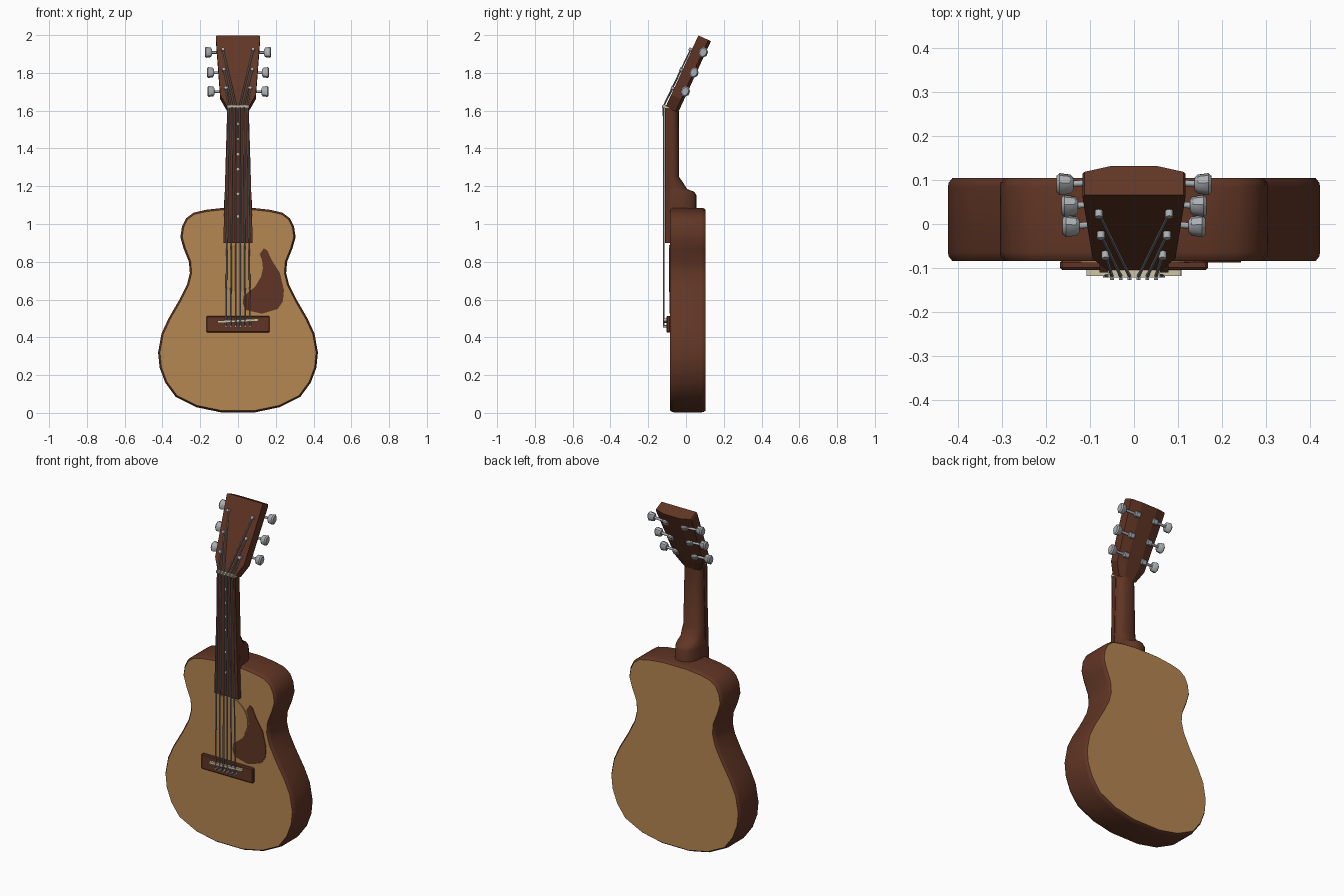
import bpy, bmesh, math
from mathutils import Matrix, Vector

if "Cube" in bpy.data.objects:
    bpy.data.objects.remove(bpy.data.objects["Cube"])


def material(name, rgb):
    m = bpy.data.materials.new(name)
    m.diffuse_color = (*rgb, 1)
    m.use_nodes = True
    m.node_tree.nodes["Principled BSDF"].inputs["Base Color"].default_value = m.diffuse_color
    return m


TAN = material("tan wood", (0.47, 0.245, 0.085))
BROWN = material("brown wood", (0.118, 0.036, 0.018))
DARK = material("dark brown wood", (0.10, 0.030, 0.015))
METAL = material("tuner metal", (0.41, 0.43, 0.45))
STEEL = material("string steel", (0.22, 0.24, 0.26))
CREAM = material("cream bone", (0.62, 0.55, 0.38))


def finish(name, bm, mats, smooth=None, matrix=None):
    if matrix:
        bm.transform(matrix)
    bmesh.ops.recalc_face_normals(bm, faces=bm.faces[:])
    me = bpy.data.meshes.new(name)
    bm.to_mesh(me)
    bm.free()
    for m in mats:
        me.materials.append(m)
    ob = bpy.data.objects.new(name, me)
    bpy.context.collection.objects.link(ob)
    if smooth:
        bpy.ops.object.select_all(action='DESELECT')
        ob.select_set(True)
        bpy.context.view_layer.objects.active = ob
        bpy.ops.object.shade_smooth_by_angle(angle=math.radians(smooth))
    return ob


def loft(name, rings, mats, smooth=None, matrix=None, cap_index=0):
    """Skin a list of equal-length point rings and close both ends."""
    bm = bmesh.new()
    vs = [[bm.verts.new(p) for p in r] for r in rings]
    n = len(vs[0])
    for a, b in zip(vs, vs[1:]):
        for i in range(n):
            bm.faces.new((a[i], a[(i + 1) % n], b[(i + 1) % n], b[i]))
    for r in (vs[0], vs[-1]):
        bm.faces.new(r).material_index = cap_index
    return finish(name, bm, mats, smooth, matrix)


def box(name, size, centre, mat, bevel=0.0, matrix=None):
    bm = bmesh.new()
    bmesh.ops.create_cube(bm, size=1)
    bm.transform(Matrix.Translation(centre) @ Matrix.Diagonal((*size, 1)))
    if bevel:
        bmesh.ops.bevel(bm, geom=bm.edges[:], offset=bevel, segments=1, affect='EDGES')
    return finish(name, bm, [mat], None, matrix)


def rod(name, a, b, r, mat, sides=8):
    a, b = Vector(a), Vector(b)
    bm = bmesh.new()
    bmesh.ops.create_cone(bm, cap_ends=True, segments=sides, radius1=r, radius2=r, depth=(b - a).length)
    rot = (b - a).to_track_quat('Z', 'Y').to_matrix().to_4x4()
    return finish(name, bm, [mat], 50, Matrix.Translation((a + b) / 2) @ rot)


# Body: mirrored outline, skinned front to back with rounded rims
half = [(0.09, 0.003), (0.22, 0.03), (0.33, 0.085), (0.385, 0.16), (0.415, 0.24), (0.423, 0.32),
        (0.405, 0.42), (0.368, 0.50), (0.31, 0.60), (0.27, 0.68), (0.255, 0.74), (0.26, 0.80),
        (0.288, 0.87), (0.305, 0.93), (0.297, 0.985), (0.275, 1.03), (0.235, 1.06),
        (0.17, 1.075), (0.08, 1.085)]
outline = half + [(-x, z) for x, z in reversed(half)]


def inset(d):
    pts = []
    for i, (x, z) in enumerate(outline):
        p, q = outline[i - 1], outline[(i + 1) % len(outline)]
        t = Vector((q[0] - p[0], q[1] - p[1])).normalized()
        pts.append((x - t.y * d, z + t.x * d))
    return pts


loft("body", [[(x, y, z) for x, z in inset(d)] for y, d in
              ((-0.084, 0.010), (-0.074, 0.002), (-0.064, 0), (0.084, 0), (0.094, 0.002), (0.104, 0.010))],
     [BROWN, TAN], 38, cap_index=1)


def plate(name, pts, y0, y1, mat):
    return loft(name, [[(x, y, z) for x, z in pts] for y in (y0, y1)], [mat])


# Sound hole rim disc and pickguard
circle = [(0.125 * math.cos(a * math.pi / 16), 0.765 + 0.125 * math.sin(a * math.pi / 16)) for a in range(32)]
plate("sound_hole", circle, -0.089, -0.083, TAN)
guard = [(0.137, 0.872), (0.155, 0.86), (0.178, 0.81), (0.222, 0.74), (0.243, 0.65), (0.238, 0.59),
         (0.21, 0.55), (0.127, 0.525), (0.04, 0.545), (0.025, 0.58), (0.03, 0.62), (0.09, 0.667),
         (0.122, 0.72), (0.132, 0.765), (0.127, 0.81), (0.115, 0.84)]
plate("pickguard", guard, -0.088, -0.083, BROWN)

# Bridge with saddle and string pins
box("bridge", (0.336, 0.022, 0.088), (0, -0.093, 0.469), BROWN, 0.005)
box("saddle", (0.215, 0.016, 0.014), (0, -0.110, 0.487), CREAM,
    matrix=Matrix.Translation((0, 0, 0.487)) @ Matrix.Rotation(-0.05, 4, 'Y') @ Matrix.Translation((0, 0, -0.487)))

# Neck: round-backed sections flowing down into the heel
sections = [(1.04, 0.076, 0.056), (1.15, 0.072, 0.056), (1.17, 0.069, 0.045), (1.185, 0.067, 0.005),
            (1.22, 0.066, -0.016), (1.25, 0.065, -0.037), (1.61, 0.056, -0.038)]
rings = []
for z, w, back in sections:
    ring = []
    for i in range(13):
        a = math.pi * i / 12
        ring.append((w * math.copysign(abs(math.cos(a)) ** 0.8, math.cos(a)),
                     -0.086 + (back + 0.086) * math.sin(a) ** 0.8, z))
    rings.append(ring)
loft("neck", rings, [BROWN], 45)

# Fretboard with inlay dots, and nut
loft("fretboard", [[(-w, -0.11, z), (w, -0.11, z), (w, -0.083, z), (-w, -0.083, z)]
                   for z, w in ((0.9, 0.078), (1.62, 0.057))], [DARK])
for z in (1.53, 1.45, 1.37, 1.29, 1.16, 1.04):
    rod("inlay", (0, -0.112, z), (0, -0.108, z), 0.007, CREAM)
box("nut", (0.118, 0.03, 0.014), (0, -0.106, 1.622), CREAM)

# Headstock in a frame leaning back: local y runs up it, local z faces out
U, N = Vector((0, 0.418, 0.909)).normalized(), Vector((0, -0.909, 0.418)).normalized()
TILT = Matrix(((1, 0, 0, 0), (0, U.y, N.y, -0.106), (0, U.z, N.z, 1.625), (0, 0, 0, 1)))
loft("headstock", [[(w, u, 0), (w, u, -0.058), (0.45 * w, u, -0.073),
                    (-0.45 * w, u, -0.073), (-w, u, -0.058), (-w, u, 0)]
                   for u, w in ((-0.005, 0.057), (0.065, 0.094), (0.402, 0.117), (0.411, 0.113))],
     [BROWN], None, TILT)


def tilt(x, u, n):
    return TILT @ Vector((x, u, n))


# Tuners: flared knob, shaft, rear gear box and front post, three per side
tuners = [(0.340, 0.157, 0.325, 0.080), (0.222, 0.146, 0.208, 0.075), (0.112, 0.143, 0.10, 0.065)]
for s in (-1, 1):
    for u, knob, post_u, post_x in tuners:
        loft("tuner_knob", [[(s * (knob + dx), u + r * 1.25 * math.cos(k * math.pi / 4 + math.pi / 8),
                              -0.06 + r * math.sin(k * math.pi / 4 + math.pi / 8)) for k in range(8)]
                            for dx, r in ((-0.019, 0.014), (-0.012, 0.021), (0.012, 0.024), (0.019, 0.018))],
             [METAL], 40, TILT)
        rod("tuner_shaft", tilt(s * 0.06, u, -0.066), tilt(s * knob, u, -0.06), 0.007, METAL)
        box("tuner_gear", (0.036, 0.032, 0.022), (s * 0.060, u, -0.073), METAL, 0.005, TILT)
        rod("tuner_post", tilt(s * post_x, post_u, -0.01), tilt(s * post_x, post_u, 0.016), 0.009, METAL)

# Strings: bridge to nut, then out to the posts, with bridge pins
for i in range(6):
    k = (i - 2.5) / 2.5
    s = -1 if k < 0 else 1
    _, _, post_u, post_x = tuners[(2, 1, 0)[min(i, 5 - i)]]
    low, top = (k * 0.064, -0.117, 0.46), (k * 0.05, -0.119, 1.625)
    rod("string", low, top, 0.0042, STEEL, 6)
    rod("string_end", top, tilt(s * post_x, post_u, 0.006), 0.0042, STEEL, 6)
    rod("nut_pin", (top[0], -0.10, 1.623), (top[0], -0.127, 1.623), 0.005, METAL, 6)
    rod("bridge_pin", (low[0], -0.10, 0.458), (low[0], -0.122, 0.458), 0.006, METAL)
